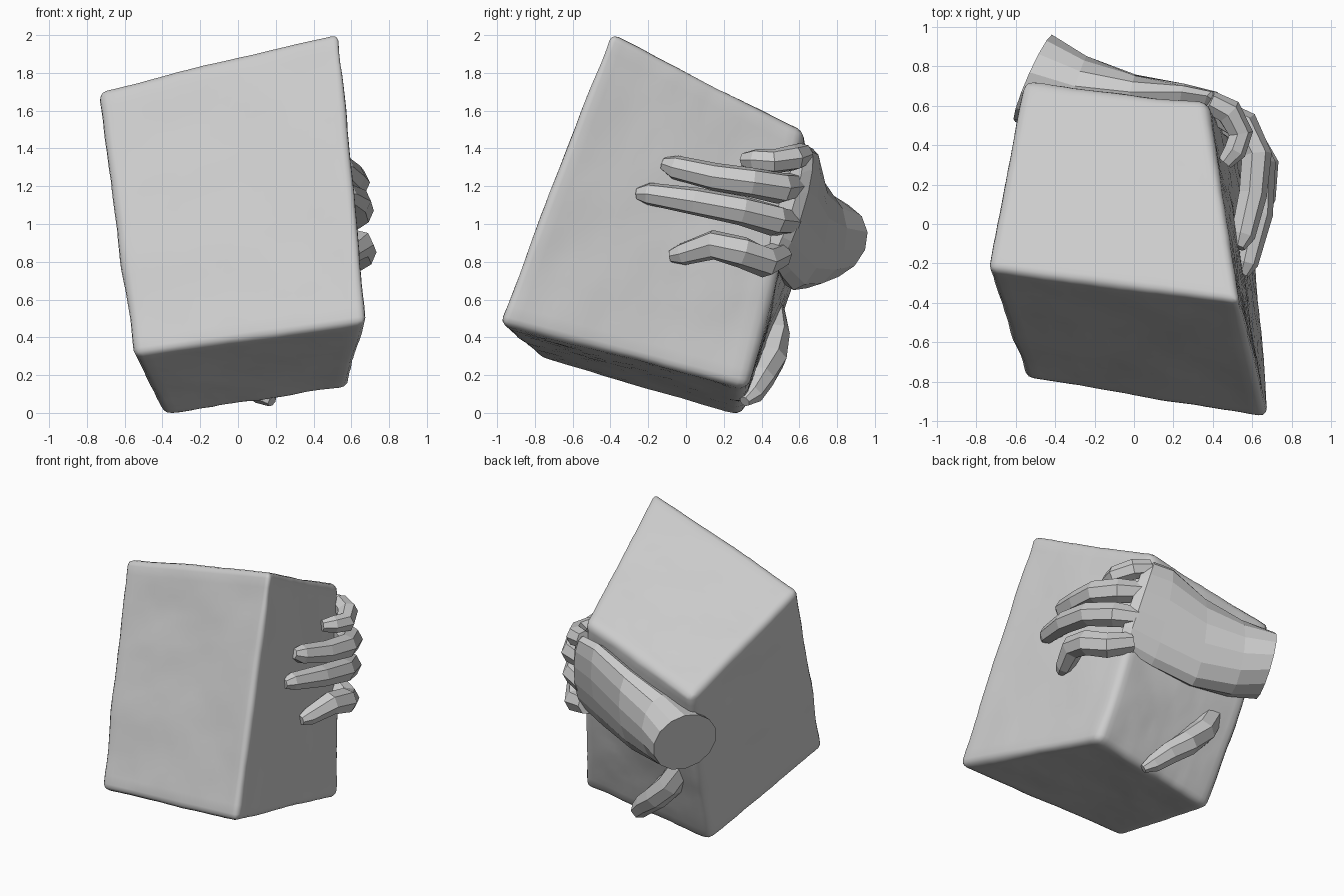
import bpy, bmesh
from math import cos, sin, pi
from mathutils import Vector, noise

if "Cube" in bpy.data.objects:
    bpy.data.objects.remove(bpy.data.objects["Cube"])


def add_object(name, bm):
    bmesh.ops.recalc_face_normals(bm, faces=bm.faces)
    me = bpy.data.meshes.new(name)
    bm.to_mesh(me)
    bm.free()
    ob = bpy.data.objects.new(name, me)
    bpy.context.collection.objects.link(ob)
    return ob


def loft(name, sections, sides):
    """Skin rings given as (centre, half-axis u, half-axis v), capped at both ends."""
    bm = bmesh.new()
    rings = []
    for c, u, v in sections:
        angles = [2 * pi * (i + 0.5) / sides for i in range(sides)]
        rings.append([bm.verts.new(c + u * cos(a) + v * sin(a)) for a in angles])
    for a, b in zip(rings, rings[1:]):
        for i in range(sides):
            j = (i + 1) % sides
            bm.faces.new((a[i], a[j], b[j], b[i]))
    bm.faces.new(rings[0])
    bm.faces.new(rings[-1])
    return add_object(name, bm)


def finger(name, path, radii, sides=7):
    """Low-poly tube along a path."""
    pts = [Vector(p) for p in path]
    sections = []
    for i, p in enumerate(pts):
        t = (pts[min(i + 1, len(pts) - 1)] - pts[max(i - 1, 0)]).normalized()
        u = t.cross(Vector((0, 0, 1))).normalized()
        sections.append((p, u * radii[i], u.cross(t) * radii[i]))
    return loft(name, sections, sides)


# Tilted, slightly tapering block: corners ordered left/right within front/back
bottom = [(-.55, -.79, .31), (.68, -.99, .48), (.58, .31, .14), (-.39, .29, -.01)]
top = [(-.745, -.23, 1.72), (.54, -.40, 2.035), (.37, .62, 1.50), (-.56, .72, 1.25)]
bm = bmesh.new()
lo = [bm.verts.new(p) for p in bottom]
hi = [bm.verts.new(p) for p in top]
bm.faces.new(lo)
bm.faces.new(hi)
for i in range(4):
    j = (i + 1) % 4
    bm.faces.new((lo[i], lo[j], hi[j], hi[i]))
bmesh.ops.recalc_face_normals(bm, faces=bm.faces)
bmesh.ops.bevel(bm, geom=bm.edges[:], offset=.045, segments=3, profile=.5,
                affect='EDGES', clamp_overlap=True)
long_edges = [e for e in bm.edges if e.calc_length() > .3]
bmesh.ops.subdivide_edges(bm, edges=long_edges, cuts=24, use_grid_fill=True)
bm.normal_update()
for v in bm.verts:  # faint hand-made unevenness, back face gently swollen
    n = v.normal.copy()
    swell = .04 * max(0, n.y) * sin(pi * min(1, max(0, v.co.z / 1.4)))
    if n.z > .5:
        swell = 0
    v.co += n * (.012 * noise.noise(v.co * 3) + .003 * noise.noise(v.co * 15))
    v.co.y += swell
block = add_object("block", bm)
low = min(v.co.z for v in block.data.vertices)
for v in block.data.vertices:
    v.co.z -= low
block.data.shade_smooth()

# Wrist and palm lying across the back of the block
palm_rows = [
    ((-.51, .74, .91), (.10, .22, 0), (-.02, .03, .21)),
    ((-.30, .67, .92), (.06, .18, 0), (0, .03, .26)),
    ((-.02, .62, .96), (.03, .13, 0), (0, .05, .31)),
    ((.26, .59, 1.06), (.02, .09, 0), (-.02, .08, .34)),
    ((.42, .56, 1.10), (.04, .07, 0), (-.05, .09, .31)),
    ((.47, .53, 1.10), (.03, .04, 0), (-.04, .08, .27)),
]
loft("palm_and_wrist", [tuple(map(Vector, r)) for r in palm_rows], 14)

# Four fingers curling around the right side, knuckle to tip
finger("top_finger",
       [(.38, .62, 1.37), (.48, .57, 1.35), (.54, .46, 1.33), (.51, .37, 1.34), (.46, .31, 1.34)],
       [.06, .07, .065, .06, .04])
finger("upper_finger",
       [(.42, .57, 1.20), (.55, .50, 1.19), (.62, .35, 1.22), (.60, .15, 1.25),
        (.55, -.06, 1.30), (.53, -.12, 1.32)],
       [.07, .085, .08, .075, .065, .035])
finger("middle_finger",
       [(.43, .55, 1.01), (.56, .47, 1.02), (.64, .30, 1.07), (.63, .05, 1.12),
        (.57, -.20, 1.16), (.55, -.255, 1.16)],
       [.07, .085, .08, .075, .06, .035])
finger("lower_finger",
       [(.44, .50, .84), (.58, .42, .80), (.65, .30, .85), (.64, .14, .89),
        (.58, -.02, .84), (.56, -.08, .83)],
       [.07, .085, .085, .08, .06, .035])

# Thumb resting low on the back face
finger("thumb",
       [(-.30, .43, .60), (-.20, .46, .42), (-.08, .45, .29), (.04, .40, .19),
        (.13, .35, .10), (.18, .31, .06)],
       [.085, .09, .085, .075, .06, .03])
